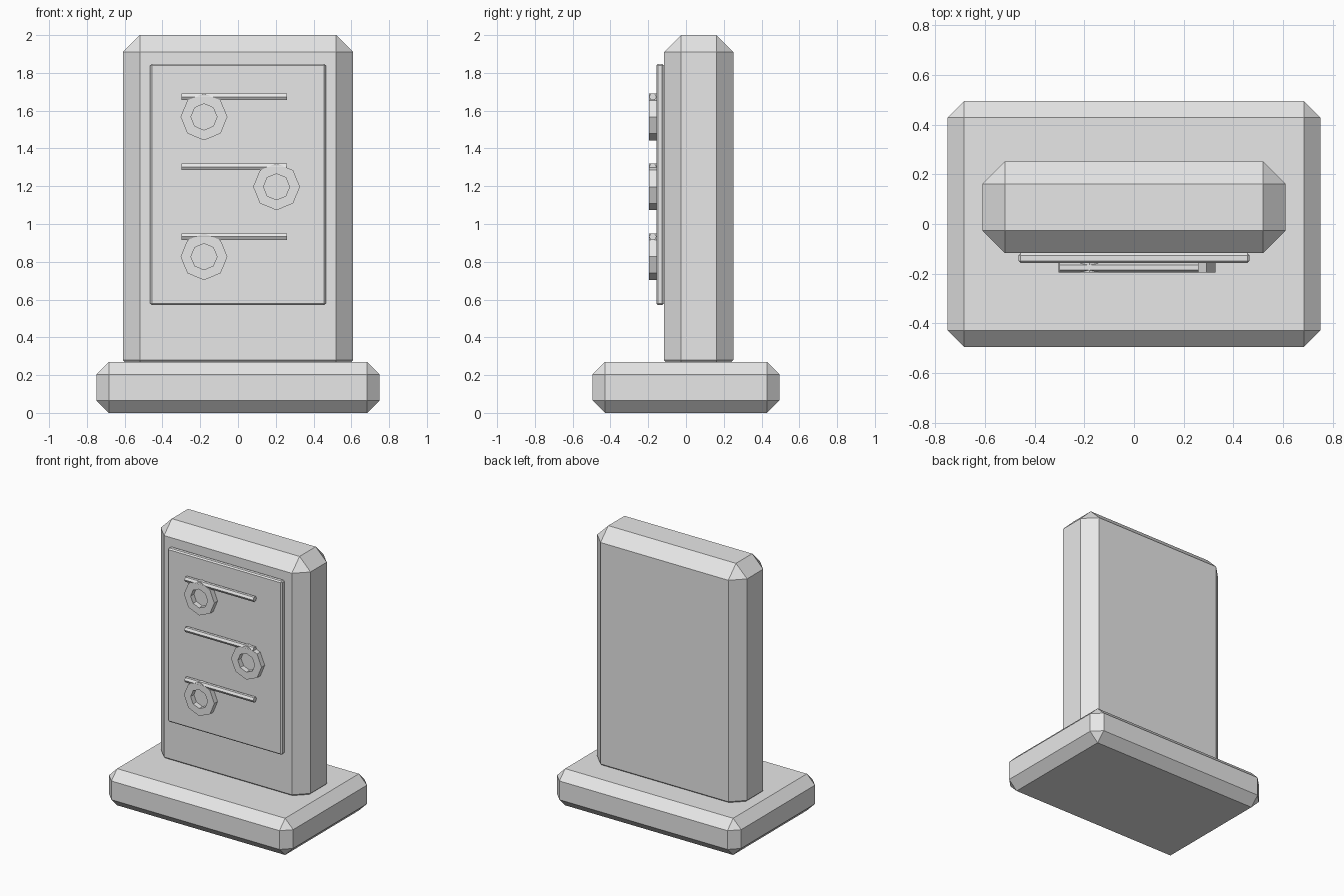
import bpy
import bmesh
from math import cos, sin, tau

cube = bpy.data.objects.get("Cube")
if cube:
    bpy.data.objects.remove(cube, do_unlink=True)

grey = bpy.data.materials.new("light grey")
grey.use_nodes = True
GREY = (0.8, 0.8, 0.8, 1)
grey.diffuse_color = GREY
grey.node_tree.nodes["Principled BSDF"].inputs["Base Color"].default_value = GREY


def add_object(name, bm):
    bmesh.ops.recalc_face_normals(bm, faces=bm.faces)
    mesh = bpy.data.meshes.new(name)
    bm.to_mesh(mesh)
    bm.free()
    mesh.materials.append(grey)
    obj = bpy.data.objects.new(name, mesh)
    bpy.context.collection.objects.link(obj)
    return obj


def chamfered_box(name, low, high, chamfer):
    bm = bmesh.new()
    bmesh.ops.create_cube(bm, size=1)
    for v in bm.verts:
        v.co = [lo if c < 0 else hi for c, lo, hi in zip(v.co, low, high)]
    obj = add_object(name, bm)
    bevel = obj.modifiers.new("chamfer", "BEVEL")
    bevel.width = chamfer
    bevel.segments = 1
    return obj


def rod(name, x0, x1, y, z, radius):
    """Six-sided bar running along x, with an edge facing forward."""
    bm = bmesh.new()
    ends = [[bm.verts.new((x, y + radius * cos(tau * i / 6), z + radius * sin(tau * i / 6)))
             for i in range(6)] for x in (x0, x1)]
    for end in ends:
        bm.faces.new(end)
    for i in range(6):
        j = (i + 1) % 6
        bm.faces.new((ends[0][i], ends[0][j], ends[1][j], ends[1][i]))
    return add_object(name, bm)


def ring(name, x, z, front, back, outer, inner):
    """Flat eight-sided ring with an open centre."""
    bm = bmesh.new()
    profile = [(outer, front), (outer, back), (inner, back), (inner, front)]
    loops = [[bm.verts.new((x + r * cos(tau * i / 8), y, z + r * sin(tau * i / 8)))
              for r, y in profile] for i in range(8)]
    for i in range(8):
        a, b = loops[i], loops[(i + 1) % 8]
        for k in range(4):
            m = (k + 1) % 4
            bm.faces.new((a[k], a[m], b[m], b[k]))
    return add_object(name, bm)


# Plinth, upright slab and raised front panel
chamfered_box("base", (-0.75, -0.495, 0), (0.75, 0.495, 0.27), 0.066)
chamfered_box("upright_slab", (-0.61, -0.117, 0.19), (0.61, 0.251, 2.0), 0.09)
chamfered_box("front_panel", (-0.465, -0.157, 0.57), (0.465, -0.117, 1.848), 0.009)

# Three slider rails, each with a ring hanging at one end
for label, z, ring_x in (("top", 1.673, -0.18), ("middle", 1.303, 0.204), ("bottom", 0.933, -0.18)):
    rod(label + "_rail", -0.30, 0.26, -0.176, z, 0.02)
    ring(label + "_ring", ring_x, z - 0.106, -0.195, -0.157, 0.124, 0.069)
